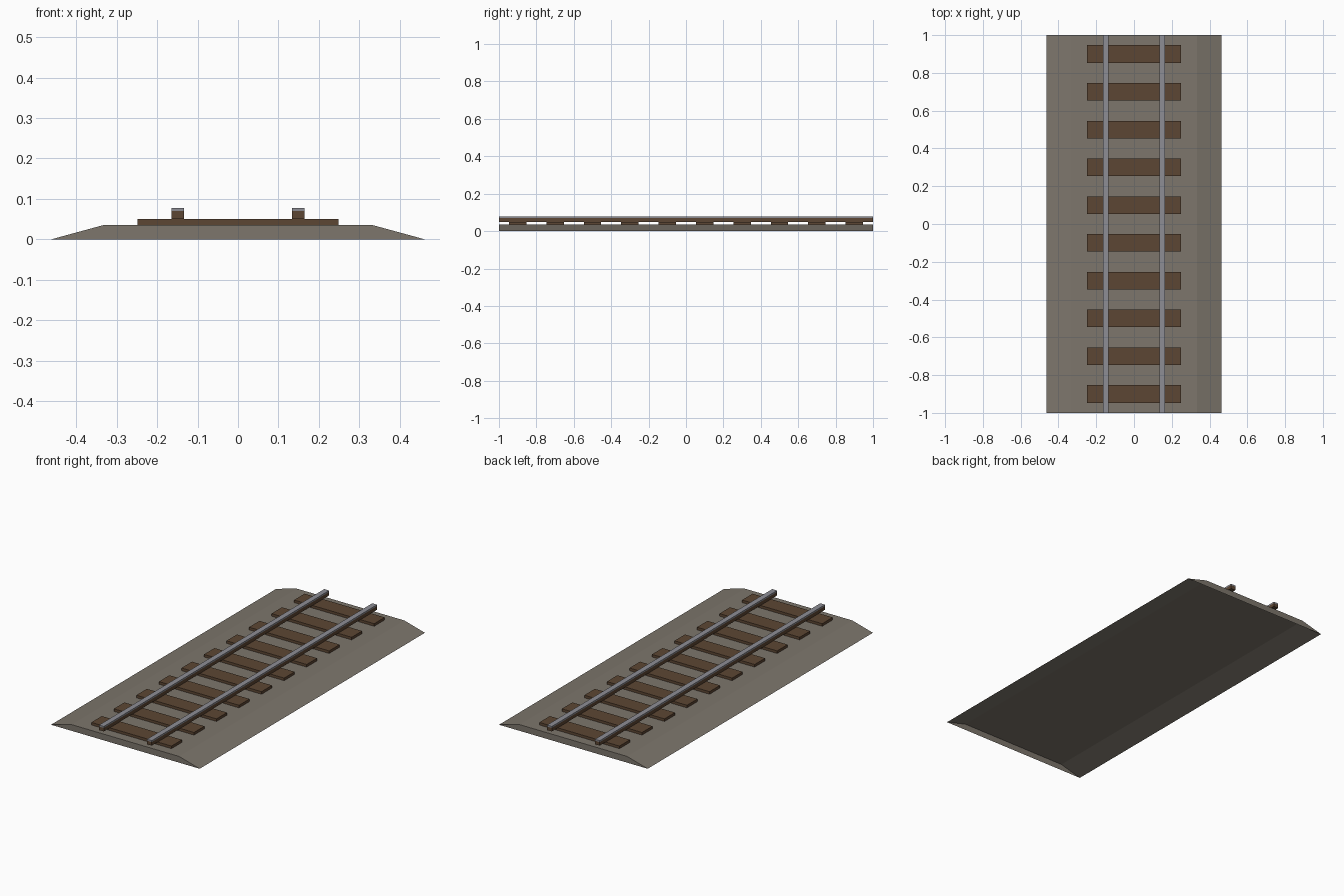
import bpy
import bmesh

if "Cube" in bpy.data.objects:
    bpy.data.objects.remove(bpy.data.objects["Cube"], do_unlink=True)


def make_material(name, rgb):
    mat = bpy.data.materials.new(name)
    mat.use_nodes = True
    colour = (*rgb, 1.0)
    mat.diffuse_color = colour
    mat.node_tree.nodes["Principled BSDF"].inputs["Base Color"].default_value = colour
    return mat


gravel = make_material("gravel_grey", (0.205, 0.181, 0.15))
timber = make_material("timber_brown", (0.107, 0.061, 0.033))
steel = make_material("steel_grey", (0.27, 0.27, 0.30))


def add_object(name, bm, *materials):
    bmesh.ops.recalc_face_normals(bm, faces=bm.faces)
    mesh = bpy.data.meshes.new(name)
    bm.to_mesh(mesh)
    bm.free()
    for mat in materials:
        mesh.materials.append(mat)
    obj = bpy.data.objects.new(name, mesh)
    bpy.context.collection.objects.link(obj)
    return obj


def extrude_profile(profile, length):
    """Closed prism along y from an (x, z) profile."""
    bm = bmesh.new()
    face = bm.faces.new([bm.verts.new((x, -length / 2, z)) for x, z in profile])
    result = bmesh.ops.extrude_face_region(bm, geom=[face])
    verts = [v for v in result["geom"] if isinstance(v, bmesh.types.BMVert)]
    bmesh.ops.translate(bm, verts=verts, vec=(0, length, 0))
    if face.is_valid and len(bm.faces) < len(profile) + 2:
        bm.faces.new(list(face.verts))
    return bm


def rectangle(x0, x1, z0, z1):
    return [(x0, z0), (x1, z0), (x1, z1), (x0, z1)]


LENGTH = 2.0
BED_TOP, SLEEPER_TOP, RAIL_SIDE_TOP, RAIL_TOP = 0.035, 0.05, 0.07, 0.078

# Gravel bed: sloped shell, open underneath
bm = extrude_profile([(-0.462, 0), (0.462, 0), (0.334, BED_TOP), (-0.334, BED_TOP)], LENGTH)
bmesh.ops.recalc_face_normals(bm, faces=bm.faces)
bottom = [f for f in bm.faces if all(v.co.z < 0.001 for v in f.verts)]
bmesh.ops.delete(bm, geom=bottom, context="FACES_ONLY")
add_object("gravel_bed", bm, gravel)

# Wooden sleepers, evenly spaced
for i in range(10):
    bm = extrude_profile(rectangle(-0.249, 0.249, BED_TOP + 0.0004, SLEEPER_TOP), 0.093)
    sleeper = add_object(f"sleeper_{i + 1}", bm, timber)
    sleeper.location.y = -0.9 + 0.2 * i

# Rails: brown web with a steel running surface
for side, x in (("left", 0.149), ("right", -0.149)):
    x0, x1 = x - 0.015, x + 0.015
    web = extrude_profile(rectangle(x0, x1, SLEEPER_TOP, RAIL_SIDE_TOP), LENGTH)
    add_object(f"{side}_rail_web", web, timber)
    head = extrude_profile(rectangle(x0, x1, RAIL_SIDE_TOP, RAIL_TOP), LENGTH)
    add_object(f"{side}_rail_head", head, steel)
